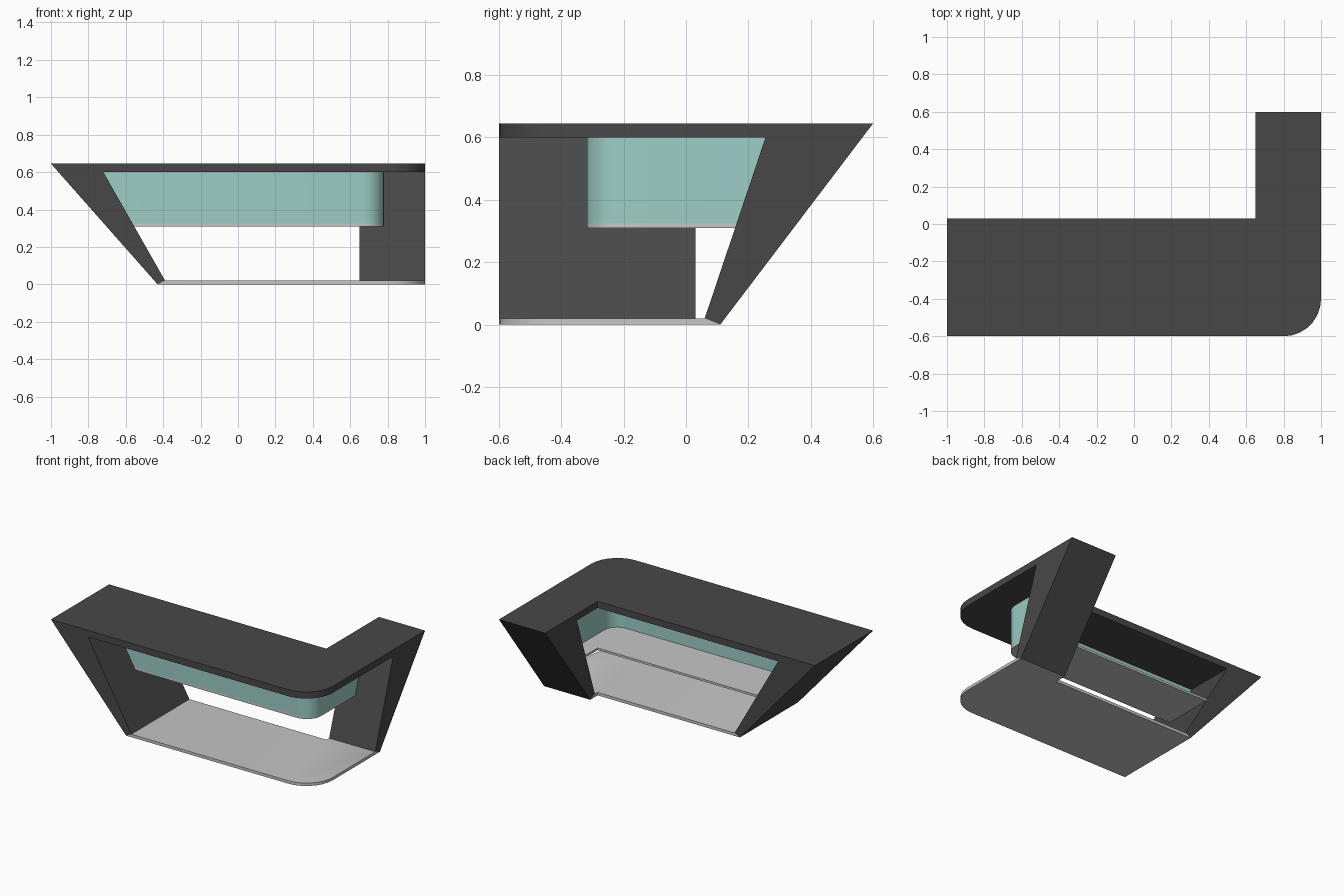
import bpy, bmesh, math
from mathutils import Vector

if "Cube" in bpy.data.objects:
    bpy.data.objects.remove(bpy.data.objects["Cube"])


def material(name, rgb):
    m = bpy.data.materials.new(name)
    m.diffuse_color = (*rgb, 1)
    m.use_nodes = True
    m.node_tree.nodes["Principled BSDF"].inputs["Base Color"].default_value = m.diffuse_color
    return m


DARK = material("dark grey", (0.064, 0.064, 0.064))
LIGHT = material("light grey", (0.57, 0.57, 0.57))
TEAL = material("pale teal", (0.34, 0.61, 0.56))

# Slanted lines of the two end legs as (horizontal, z) pairs
LEFT_OUT = ((-1.0, 0.645), (-0.43, 0.0))
LEFT_IN = ((-0.72, 0.6), (-0.39, 0.02))
BACK_OUT = ((0.6, 0.645), (0.11, 0.0))
BACK_IN = ((0.255, 0.6), (0.06, 0.02))
LEFT_MITRE = ((-0.43, 0.0), (-0.39, 0.02))
BACK_MITRE = ((0.11, 0.0), (0.06, 0.02))


def corner(x, y, r, steps=7):
    """Rounded front right corner ending at x, y."""
    angles = [-math.pi / 2 + math.pi / 2 * i / steps for i in range(steps + 1)]
    return [(x - r + r * math.cos(a), y + r + r * math.sin(a)) for a in angles]


def l_outline(x, y, r):
    """L-shaped plan, overlong at both ends so the slants can trim it."""
    return [(-1.2, y)] + corner(x, y, r) + [(x, 0.8), (0.65, 0.8), (0.65, 0.03), (-1.2, 0.03)]


def prism(bm, base, offset):
    f = bm.faces.new([bm.verts.new(p) for p in base])
    ext = bmesh.ops.extrude_face_region(bm, geom=[f])
    verts = [v for v in ext["geom"] if isinstance(v, bmesh.types.BMVert)]
    bmesh.ops.translate(bm, verts=verts, vec=offset)


def trim(bm, line, axis):
    """Cut away everything beyond a slanted line (left for x, back for y)."""
    (h0, z0), (h1, z1) = line
    n = Vector((0, 0, 0))
    n[axis], n[2] = z1 - z0, h0 - h1
    if n[axis] * (-1 if axis == 0 else 1) < 0:
        n = -n
    co = Vector((0, 0, z0))
    co[axis] = h0
    res = bmesh.ops.bisect_plane(bm, geom=bm.verts[:] + bm.edges[:] + bm.faces[:],
                                 plane_co=co, plane_no=n.normalized(), clear_outer=True)
    edges = [e for e in res["geom_cut"] if isinstance(e, bmesh.types.BMEdge)]
    bmesh.ops.holes_fill(bm, edges=edges, sides=0)


def finish(name, bm, mat):
    bmesh.ops.recalc_face_normals(bm, faces=bm.faces[:])
    mesh = bpy.data.meshes.new(name)
    bm.to_mesh(mesh)
    bm.free()
    mesh.materials.append(mat)
    ob = bpy.data.objects.new(name, mesh)
    bpy.context.collection.objects.link(ob)
    bpy.ops.object.select_all(action='DESELECT')
    ob.select_set(True)
    bpy.context.view_layer.objects.active = ob
    bpy.ops.object.shade_smooth_by_angle(angle=math.radians(30))


def plate(name, outline, z0, z1, left, back, mat):
    bm = bmesh.new()
    prism(bm, [(x, y, z0) for x, y in outline], (0, 0, z1 - z0))
    trim(bm, left, 0)
    trim(bm, back, 1)
    finish(name, bm, mat)


def leg(name, out, inn, axis, start, width):
    (h0, z0), (h1, z1) = out
    h_top = h0 + (h1 - h0) * (z0 - 0.6) / (z0 - z1)
    profile = [(h_top, 0.6), inn[0], inn[1], out[1]]
    bm = bmesh.new()
    if axis == 0:
        prism(bm, [(h, start, z) for h, z in profile], (0, width, 0))
    else:
        prism(bm, [(start, h, z) for h, z in profile], (width, 0, 0))
    finish(name, bm, DARK)


# Counter top and the two slanted legs
plate("counter_top", l_outline(1.0, -0.6, 0.2), 0.6, 0.645, LEFT_OUT, BACK_OUT, DARK)
leg("left_leg", LEFT_OUT, LEFT_IN, 0, -0.6, 0.63)
leg("back_leg", BACK_OUT, BACK_IN, 1, 0.65, 0.35)

# Floor plate and raised inner shelf
plate("floor_plate", l_outline(1.0, -0.6, 0.2), 0.0, 0.02, LEFT_MITRE, BACK_MITRE, LIGHT)
plate("inner_shelf", l_outline(0.78, -0.32, 0.11), 0.31, 0.325, LEFT_IN, BACK_IN, LIGHT)

# Thin curved front panel standing on the shelf
wall = ([(-1.2, -0.32)] + corner(0.78, -0.32, 0.11) + [(0.78, 0.8), (0.768, 0.8)]
        + corner(0.768, -0.308, 0.098)[::-1] + [(-1.2, -0.308)])
plate("front_panel", wall, 0.325, 0.6, LEFT_IN, BACK_IN, TEAL)
